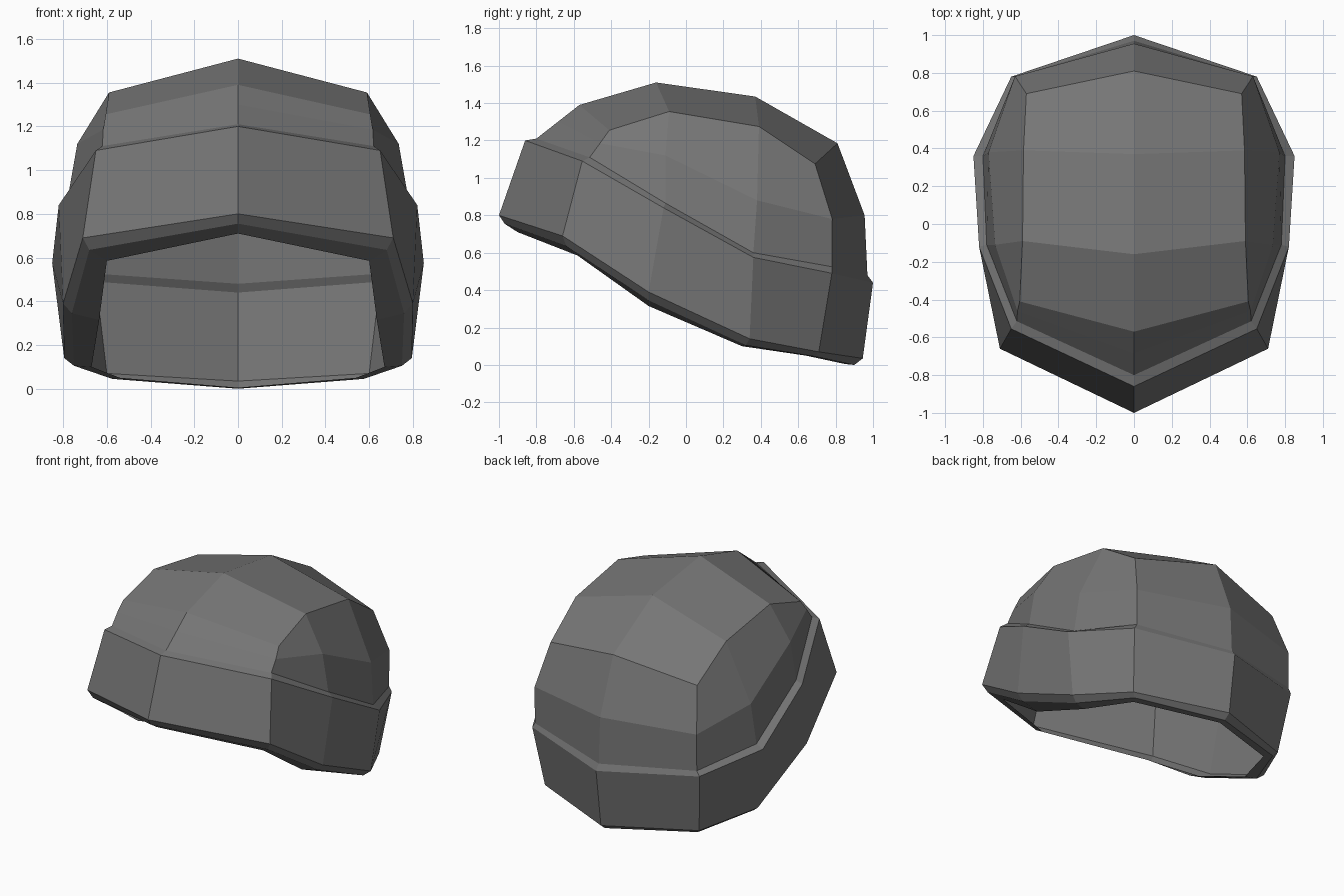
import bpy, bmesh

if "Cube" in bpy.data.objects:
    bpy.data.objects.remove(bpy.data.objects["Cube"])

# One flat colour
grey = bpy.data.materials.new("dark_grey_knit")
grey.diffuse_color = (0.18, 0.18, 0.18, 1)
grey.use_nodes = True
grey.node_tree.nodes["Principled BSDF"].inputs["Base Color"].default_value = grey.diffuse_color

# Half rings run: front centre, front corner, side front, side back, back corner, back centre
hem_inner = [(0, -.90, .71), (.60, -.58, .585), (.635, -.20, .315),
             (.67, .30, .10), (.54, .64, .05), (0, .85, .005)]
hem_outer = [(0, -.97, .755), (.68, -.64, .635), (.76, -.20, .345),
             (.75, .32, .105), (.575, .69, .045), (0, .90, 0)]
band_low = [(0, -1.0, .80), (.71, -.66, .69), (.80, -.20, .39),
            (.795, .34, .14), (.60, .71, .07), (0, .945, .035)]
band_high = [(0, -.86, 1.20), (.65, -.555, 1.09), (.82, -.12, .84),
             (.85, .36, .575), (.65, .78, .49), (0, 1.0, .44)]
dome_rim = [(0, -.80, 1.21), (.62, -.515, 1.11), (.78, -.11, .865),
            (.80, .36, .60), (.63, .78, .525), (0, .97, .48)]
dome_mid = [(0, -.685, 1.30), (.617, -.46, 1.185), (.735, -.11, 1.12),
            (.77, .38, .88), (.63, .782, .78), (0, .955, .80)]
dome_top = [(0, -.57, 1.39), (.605, -.41, 1.255), (.59, -.09, 1.355),
            (.585, .39, 1.275), (.57, .69, 1.075), (0, .81, 1.185)]
crown_ridge = [(0, -.16, 1.51), (0, .37, 1.435)]


def loft(name, rings, ridge=None):
    """Skin the half rings bottom to top, cap with a ridge, mirror across x."""
    bm = bmesh.new()
    rows = [[bm.verts.new(p) for p in ring] for ring in rings]
    for lo, hi in zip(rows, rows[1:]):
        for i in range(len(lo) - 1):
            bm.faces.new((lo[i], lo[i + 1], hi[i + 1], hi[i]))
    if ridge:
        f, fc, s1, s2, bc, b = rows[-1]
        r1, r2 = [bm.verts.new(p) for p in ridge]
        for quad in ((f, fc, s1, r1), (r1, s1, s2, r2), (r2, s2, bc, b)):
            bm.faces.new(quad)
    mesh = bpy.data.meshes.new(name)
    bm.to_mesh(mesh)
    bm.free()
    mesh.materials.append(grey)
    obj = bpy.data.objects.new(name, mesh)
    bpy.context.collection.objects.link(obj)
    mirror = obj.modifiers.new("mirror", 'MIRROR')
    mirror.use_clip = True
    return obj


# Folded band with turned-in hem and the ledge meeting the dome
loft("folded_band", [hem_inner, hem_outer, band_low, band_high, dome_rim])
# Faceted cap dome
loft("cap_dome", [dome_rim, dome_mid, dome_top], crown_ridge)
